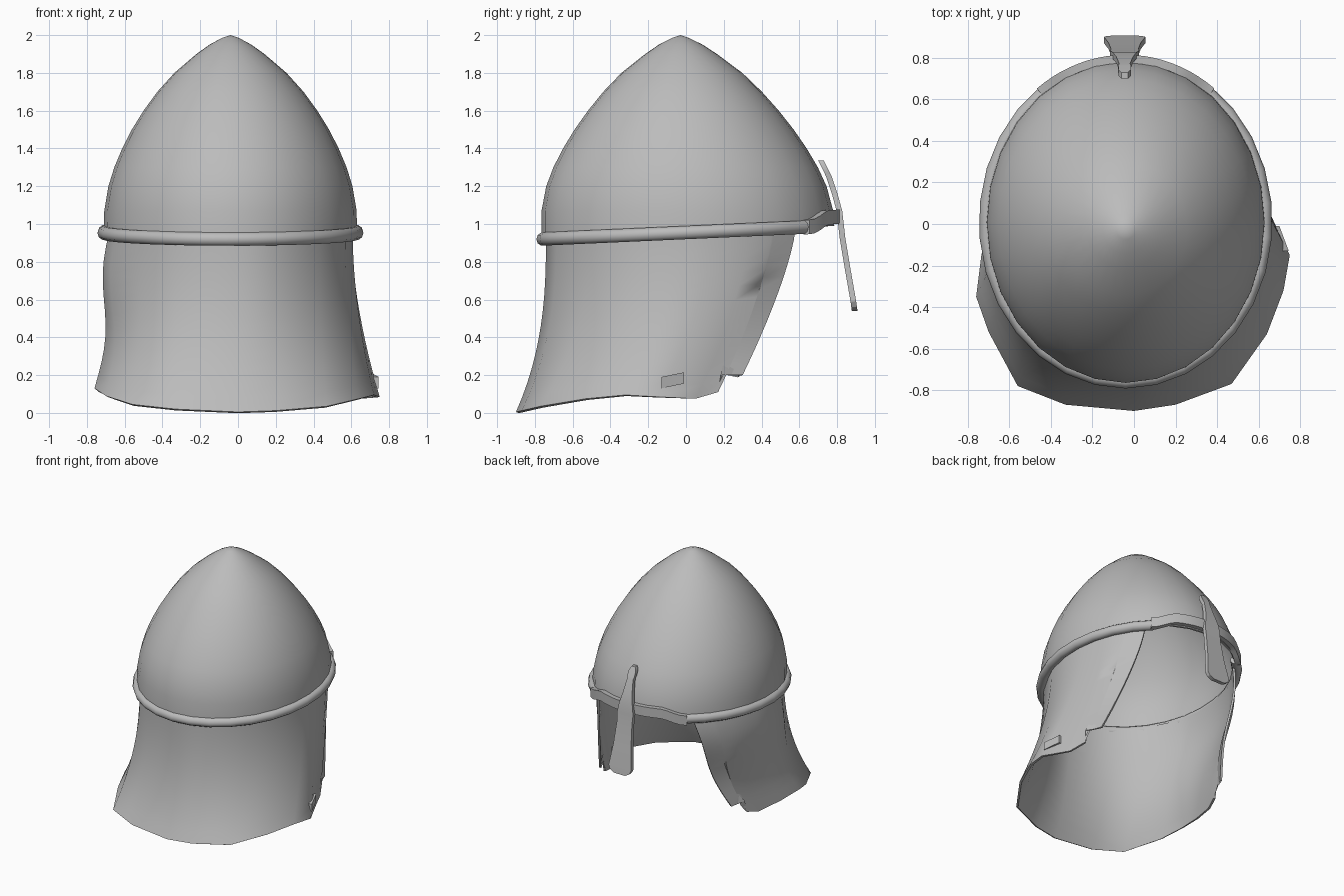
import bpy, bmesh, math
from mathutils import Vector

if "Cube" in bpy.data.objects:
    bpy.data.objects.remove(bpy.data.objects["Cube"])

CX, CY = -0.04, 0.01          # helmet axis
steel = bpy.data.materials.new("grey_steel")
steel.diffuse_color = (0.5, 0.5, 0.5, 1)
steel.use_nodes = True
steel.node_tree.nodes["Principled BSDF"].inputs["Base Color"].default_value = steel.diffuse_color


def make(name, rows, closed=False, caps=False, thickness=0, angle=40):
    """Skin a grid of points; closed wraps each row, caps fill the end rows."""
    bm = bmesh.new()
    grid = [[bm.verts.new(p) for p in row] for row in rows]
    n = len(rows[0])
    for a, b in zip(grid, grid[1:]):
        for i in range(n if closed else n - 1):
            j = (i + 1) % n
            bm.faces.new((a[i], a[j], b[j], b[i]))
    if caps:
        bm.faces.new(grid[0])
        bm.faces.new(grid[-1])
    bmesh.ops.remove_doubles(bm, verts=bm.verts, dist=0.0005)
    bmesh.ops.recalc_face_normals(bm, faces=bm.faces)
    me = bpy.data.meshes.new(name)
    bm.to_mesh(me)
    bm.free()
    me.materials.append(steel)
    ob = bpy.data.objects.new(name, me)
    bpy.context.collection.objects.link(ob)
    bpy.ops.object.select_all(action='DESELECT')
    ob.select_set(True)
    bpy.context.view_layer.objects.active = ob
    if thickness:
        mod = ob.modifiers.new("thickness", 'SOLIDIFY')
        mod.thickness = thickness
        mod.offset = -1
        bpy.ops.object.modifier_apply(modifier=mod.name)
    bpy.ops.object.shade_smooth_by_angle(angle=math.radians(angle))
    return ob


def rim_z(y):
    """Height of the tilted brim line."""
    return 0.92 + 0.045 * (y + 0.77)


def ring(rx, ry, deg, cy=CY):
    a = math.radians(deg)
    return CX + rx * math.cos(a), cy + ry * math.sin(a)


# Pointed dome: (height, half width, half depth), bottom row follows the brim
profile = [(2.0, 0.0, 0.0), (1.985, 0.045, 0.045), (1.95, 0.11, 0.115),
           (1.9, 0.18, 0.19), (1.8, 0.297, 0.32), (1.7, 0.387, 0.42),
           (1.6, 0.46, 0.505), (1.5, 0.522, 0.58), (1.4, 0.573, 0.645),
           (1.3, 0.615, 0.7), (1.2, 0.646, 0.742), (1.07, 0.668, 0.772),
           (None, 0.67, 0.775)]
SEG = 28
rows = []
for z, rx, ry in profile:
    cy = CY if z is None else CY - 0.04 * max(0, z - 1)
    row = []
    for i in range(SEG):
        x, y = ring(rx, ry, 360 * i / SEG, cy)
        row.append((x, y, rim_z(y) if z is None else z))
    rows.append(row)
make("dome", rows, closed=True, thickness=0.015)

# Rounded brim tube around the sides and back
rows = []
for i in range(25):
    deg = 125 + 290 * i / 24
    row = []
    for k in range(10):
        t = 2 * math.pi * k / 10
        d = 0.037 * math.cos(t)
        x, y = ring(0.67 + d, 0.765 + d, deg)
        row.append((x, y, rim_z(y) + 0.037 * math.sin(t)))
    rows.append(row)
make("brim_tube", rows, closed=True, caps=True)

# Flat brow band at the face, arching up over both eyes
rows = []
for i in range(21):
    deg = 53 + 74 * i / 20
    s = min(1, max(0, (36 - abs(deg - 90)) / 15))
    rise = 0.047 * s * s * (3 - 2 * s)
    row = []
    for d, h in ((0, -0.038), (0.04, -0.038), (0.04, 0.038), (0, 0.038)):
        x, y = ring(0.67 + d, 0.765 + d, deg)
        row.append((x, y, rim_z(y) + rise + h))
    rows.append(row)
make("brow_band", rows, closed=True, caps=True)

# Nose guard: (height, depth, half width) with a knob on top
nose = [(1.335, 0.715, 0.016), (1.31, 0.728, 0.03), (1.27, 0.748, 0.031),
        (1.25, 0.757, 0.026), (1.15, 0.79, 0.04), (1.07, 0.812, 0.058),
        (1.0, 0.82, 0.07), (0.93, 0.828, 0.066), (0.75, 0.858, 0.078),
        (0.59, 0.886, 0.1), (0.56, 0.89, 0.085), (0.54, 0.893, 0.05)]
rows = [[(-0.045 + s * w, y + d, z) for s, d in
         ((-1, -0.015), (1, -0.015), (1, 0.015), (-1, 0.015))]
        for z, y, w in nose]
make("nose_guard", rows, closed=True, caps=True, angle=30)

# Neck curtain: bottom edge from one cheek round the back to the other
hem = [(0.56, 0.30, 0.20), (0.60, 0.18, 0.20), (0.61, 0.17, 0.11),
       (0.65, 0.05, 0.075), (0.75, -0.15, 0.085), (0.72, -0.32, 0.095),
       (0.64, -0.53, 0.075), (0.47, -0.77, 0.035), (0.2, -0.87, 0.012),
       (0.0, -0.90, 0.005), (-0.33, -0.87, 0.02), (-0.56, -0.78, 0.045),
       (-0.70, -0.52, 0.09), (-0.76, -0.35, 0.13), (-0.735, -0.15, 0.11),
       (-0.68, 0.05, 0.085), (-0.645, 0.15, 0.11), (-0.635, 0.17, 0.21),
       (-0.60, 0.28, 0.19)]
ROWS = 12
cols = []
for p in hem:
    bottom = Vector(p)
    # angle from straight back, spread so the top reaches further forward
    off = math.atan2((p[0] - CX) / 0.63, -(p[1] - CY) / 0.745)
    top_deg = -90 + math.degrees(off) * 139 / 112
    x, y = ring(0.648, 0.753, top_deg)
    top = Vector((x, y, rim_z(y)))
    power = 2.6 - 1.25 * min(1, abs(off) / 1.95)
    col = []
    for k in range(ROWS + 1):
        t = k / ROWS
        q = top.lerp(bottom, t ** power)
        q.z = top.z + (bottom.z - top.z) * t
        # the left cheek bulges high up and is pinched below
        if off < -0.9:
            q.x -= 0.03 * math.sin(2 * math.pi * t) * (1 - 0.5 * t)
        col.append(q)
    cols.append(col)
make("neck_curtain", cols, thickness=0.016, angle=50)

# Small strap tab lying on the right cheek
rows = [[(x + dx, y, z + dz) for dx, dz in
         ((-0.03, -0.03), (0.01, -0.03), (0.01, 0.03), (-0.03, 0.03))]
        for x, y, z in ((0.735, -0.13, 0.16), (0.69, -0.01, 0.185))]
make("strap_tab", rows, closed=True, caps=True)
